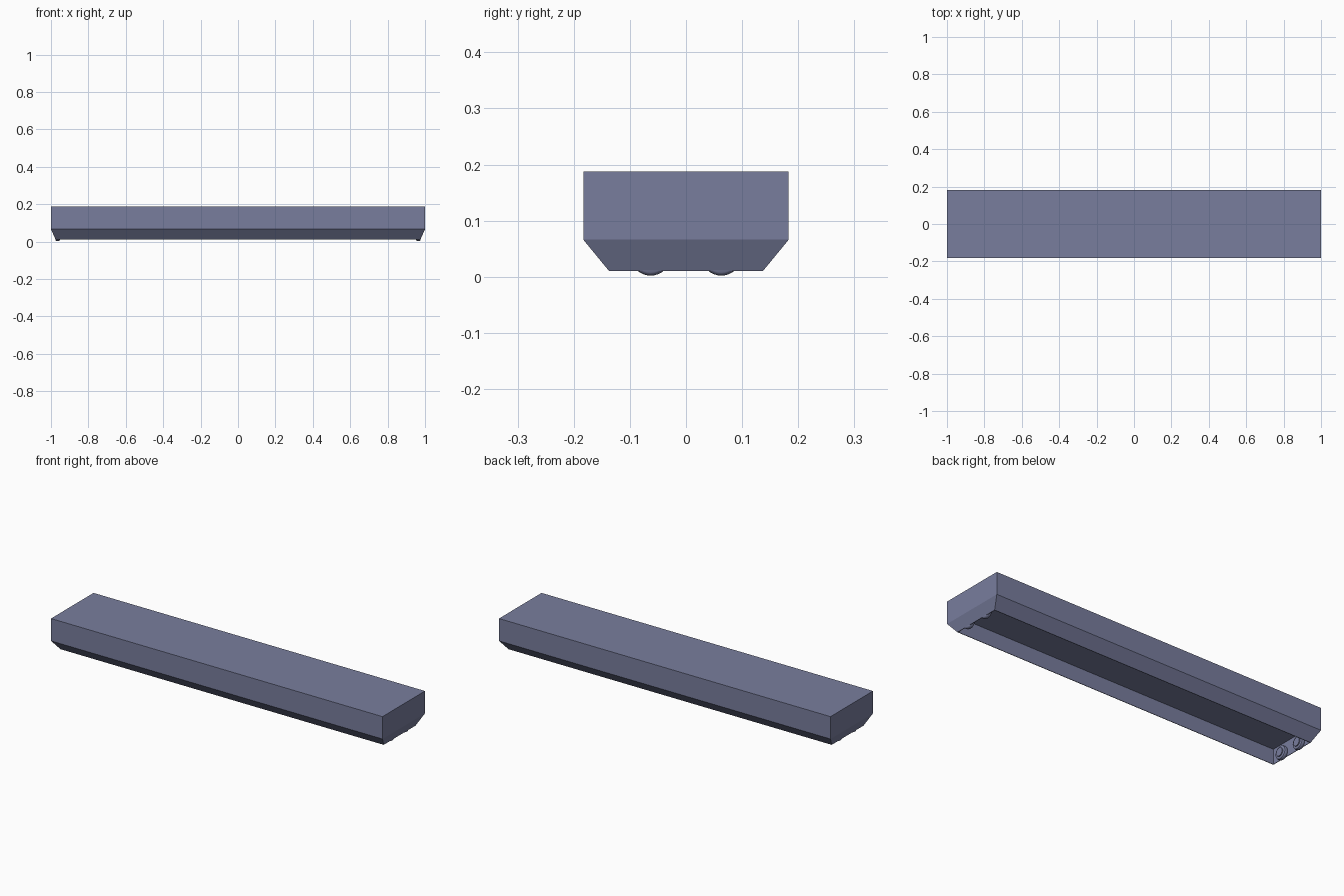
import bpy, bmesh, math

if "Cube" in bpy.data.objects:
    bpy.data.objects.remove(bpy.data.objects["Cube"])

# Blue-grey painted metal
paint = bpy.data.materials.new("blue_grey_paint")
paint.diffuse_color = (0.19, 0.207, 0.34, 1)
paint.use_nodes = True
paint.node_tree.nodes["Principled BSDF"].inputs["Base Color"].default_value = paint.diffuse_color


def make_object(name, bm):
    bmesh.ops.recalc_face_normals(bm, faces=bm.faces)
    mesh = bpy.data.meshes.new(name)
    bm.to_mesh(mesh)
    bm.free()
    mesh.materials.append(paint)
    obj = bpy.data.objects.new(name, mesh)
    bpy.context.collection.objects.link(obj)
    return obj


def loft(bm, rings):
    for a, b in zip(rings, rings[1:]):
        n = len(a)
        for i in range(n):
            j = (i + 1) % n
            bm.faces.new((a[i], a[j], b[j], b[i]))
    bm.faces.new(rings[0])
    bm.faces.new(rings[-1])


def rect_ring(bm, hx, hy, z):
    return [bm.verts.new((sx * hx, sy * hy, z))
            for sx, sy in ((-1, -1), (1, -1), (1, 1), (-1, 1))]


def round_ring(bm, x, y, z, r, n=32):
    return [bm.verts.new((x, y + r * math.cos(2 * math.pi * i / n),
                          z + r * math.sin(2 * math.pi * i / n))) for i in range(n)]


# Housing: box with tapered lower edge and a recess open at the bottom
bm = bmesh.new()
sections = [(1.0, 0.183, 0.188), (1.0, 0.183, 0.066),
            (0.975, 0.137, 0.010),            # outer rim
            (0.972, 0.134, 0.010),            # inner rim
            (0.972, 0.134, 0.092)]            # recess ceiling
loft(bm, [rect_ring(bm, *s) for s in sections])
make_object("housing", bm)

# Lamp holders: round discs with rounded edges and a raised hub
profile = [(0.976, 0.030), (0.973, 0.034), (0.968, 0.036), (0.960, 0.036),
           (0.955, 0.034), (0.953, 0.030), (0.953, 0.022), (0.948, 0.022)]
for side, end in ((-1, "left"), (1, "right")):
    for y, row in ((-0.063, "front"), (0.063, "back")):
        bm = bmesh.new()
        loft(bm, [round_ring(bm, side * x, y, 0.038, r) for x, r in profile])
        obj = make_object(f"lamp_holder_{end}_{row}", bm)
        bpy.context.view_layer.objects.active = obj
        obj.select_set(True)
        bpy.ops.object.shade_smooth_by_angle(angle=math.radians(40))
        obj.select_set(False)
